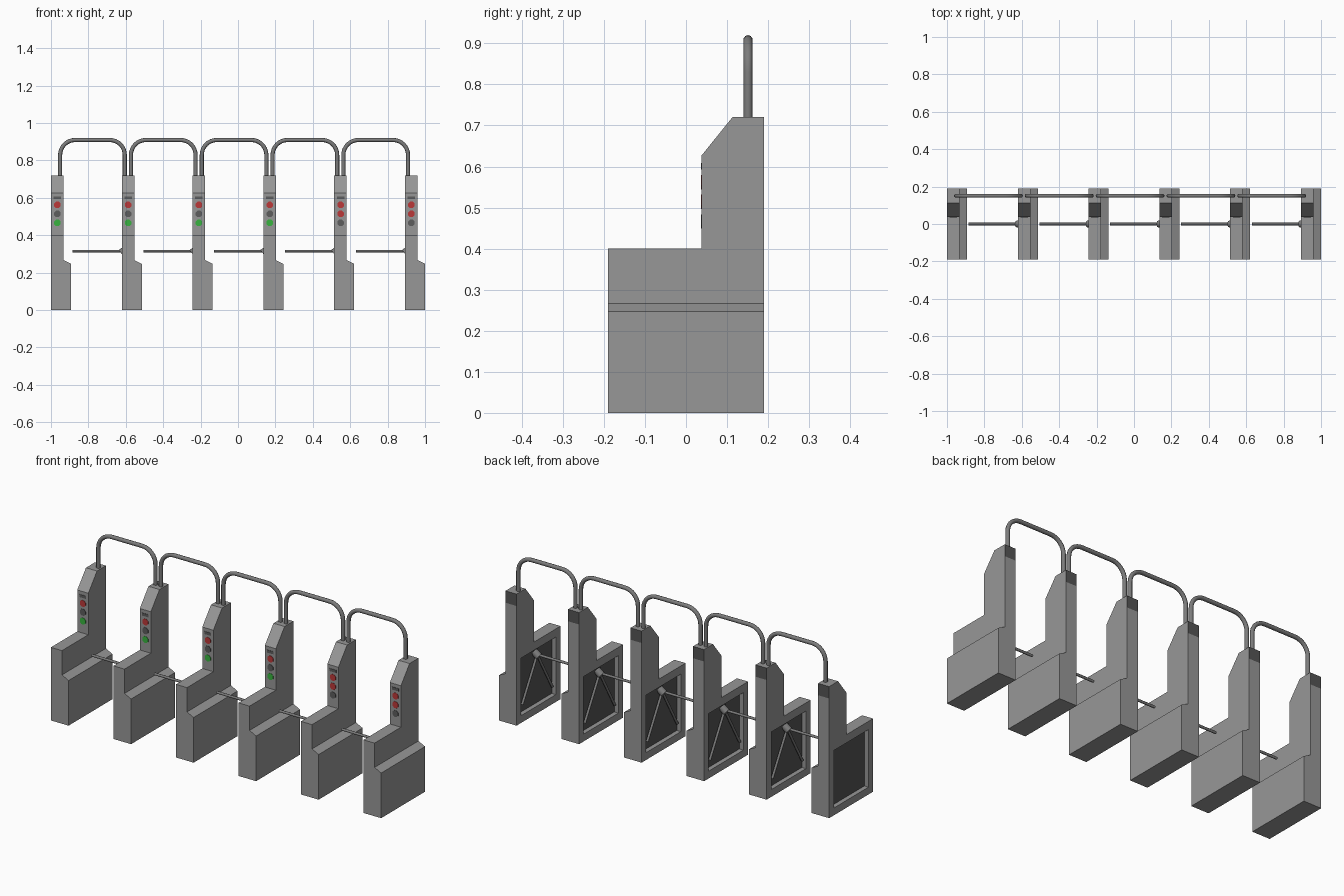
import bpy, bmesh, math
from mathutils import Vector

if "Cube" in bpy.data.objects:
    bpy.data.objects.remove(bpy.data.objects["Cube"])

def material(name, rgb):
    m = bpy.data.materials.new(name)
    m.diffuse_color = (*rgb, 1)
    m.use_nodes = True
    m.node_tree.nodes["Principled BSDF"].inputs["Base Color"].default_value = m.diffuse_color
    return m

GREY = material("cabinet grey", (0.31, 0.31, 0.31))
DARK = material("dark panel", (0.09, 0.09, 0.09))
STEEL = material("tube steel", (0.2, 0.2, 0.2))
LAMP = material("unlit lamp", (0.11, 0.11, 0.11))
RED = material("red lamp", (0.5, 0.04, 0.04))
GREEN = material("green lamp", (0.04, 0.45, 0.05))

def add_mesh(name, bm, mats):
    bmesh.ops.recalc_face_normals(bm, faces=bm.faces[:])
    me = bpy.data.meshes.new(name)
    bm.to_mesh(me)
    bm.free()
    for m in mats:
        me.materials.append(m)
    ob = bpy.data.objects.new(name, me)
    bpy.context.collection.objects.link(ob)
    return ob

def prism(name, points, step, mats):
    bm = bmesh.new()
    face = bm.faces.new([bm.verts.new(p) for p in points])
    out = bmesh.ops.extrude_face_region(bm, geom=[face])
    bmesh.ops.translate(bm, vec=step,
                        verts=[g for g in out["geom"] if isinstance(g, bmesh.types.BMVert)])
    return add_mesh(name, bm, mats)

def tube(name, points, radius, mat, sides=3):
    cu = bpy.data.curves.new(name, 'CURVE')
    cu.dimensions = '3D'
    cu.bevel_depth = radius
    cu.bevel_resolution = sides
    cu.use_fill_caps = True
    sp = cu.splines.new('POLY')
    sp.points.add(len(points) - 1)
    for p, co in zip(sp.points, points):
        p.co = (*co, 1)
    cu.materials.append(mat)
    sp.use_smooth = True
    ob = bpy.data.objects.new(name, cu)
    bpy.context.collection.objects.link(ob)
    return ob

# cabinet: stepped side profile, widened base, recess in the left side
side = [(-.19, 0), (.19, 0), (.19, .72), (.113, .72), (.038, .627), (.038, .4), (-.19, .4)]
body = prism("cabinet_1", [(0, y, z) for y, z in side], (.067, 0, 0), [GREY, DARK])
foot = [(.03, 0), (.107, 0), (.107, .247), (.067, .267), (.03, .267)]
base = prism("base_cutter", [(x, -.19, z) for x, z in foot], (0, .38, 0), [GREY, DARK])
hole = [(-.15, .04), (.15, .04), (.15, .355), (-.15, .355)]
recess = prism("recess_cutter", [(-.05, y, z) for y, z in hole], (.075, 0, 0), [GREY, DARK])
for other, op in ((base, 'UNION'), (recess, 'DIFFERENCE')):
    mod = body.modifiers.new(op, 'BOOLEAN')
    mod.object = other
    mod.operation = op
    mod.solver = 'EXACT'
deps = bpy.context.evaluated_depsgraph_get()
me = bpy.data.meshes.new_from_object(body.evaluated_get(deps))
body.modifiers.clear()
body.data = me
for cutter in (base, recess):
    bpy.data.objects.remove(cutter)

# dark recess floor and dark plate at the top of the back
bm = bmesh.new()
bm.from_mesh(me)
bmesh.ops.bisect_plane(bm, geom=bm.verts[:] + bm.edges[:] + bm.faces[:],
                       plane_co=(0, 0, .655), plane_no=(0, 0, 1))
for f in bm.faces:
    c = f.calc_center_median()
    floor = f.normal.x < -.9 and c.x > .01
    back = f.normal.y > .9 and c.z > .655
    f.material_index = int(floor or back)
bm.to_mesh(me)
bm.free()

START, PITCH = -1.0, 0.3786
lamps = [(RED, LAMP, GREEN)] * 4 + [(RED, RED, LAMP)] * 2
for i in range(6):
    x0 = START + i * PITCH
    cab = body if i == 0 else bpy.data.objects.new(f"cabinet_{i + 1}", me)
    if i:
        bpy.context.collection.objects.link(cab)
    cab.location.x = x0

    # signal lamps and reader slot on the front of the post
    for z, mat in zip((.562, .514, .466), lamps[i]):
        ring = [(x0 + .034 + .019 * math.cos(a), .039, z + .019 * math.sin(a))
                for a in (math.tau * (k + .5) / 8 for k in range(8))]
        prism("signal_lamp", ring, (0, -.003, 0), [mat])
    slot = [(x0 + .014, .039, .593), (x0 + .054, .039, .593),
            (x0 + .054, .039, .608), (x0 + .014, .039, .608)]
    prism("reader_slot", slot, (0, -.003, 0), [LAMP])

    # tripod arms turning on a hub in the recess
    if i:
        hub = Vector((x0 + .008, 0, .315))
        ends = [Vector((-.271, 0, 0))] + [Vector((0, s * .13, -.225)) for s in (-1, 1)]
        for d in ends:
            tube("barrier_arm", [hub, hub + d], .007, STEEL, 2)
        tube("arm_hub", [hub + Vector((.018, 0, .012)), hub + Vector((-.012, 0, -.01))],
             .02, STEEL, 2)

    # rounded overhead hoop to the next cabinet
    if i < 5:
        xa, xb, r, top = x0 + .049, x0 + PITCH + .016, .08, .909
        pts = [(xa, .151, .71)]
        for cx, a0 in ((xa + r, 180), (xb - r, 90)):
            for k in range(9):
                a = math.radians(a0 - k * 90 / 8)
                pts.append((cx + r * math.cos(a), .151, top - r + r * math.sin(a)))
        pts.append((xb, .151, .71))
        tube("overhead_hoop", pts, .011, STEEL)
